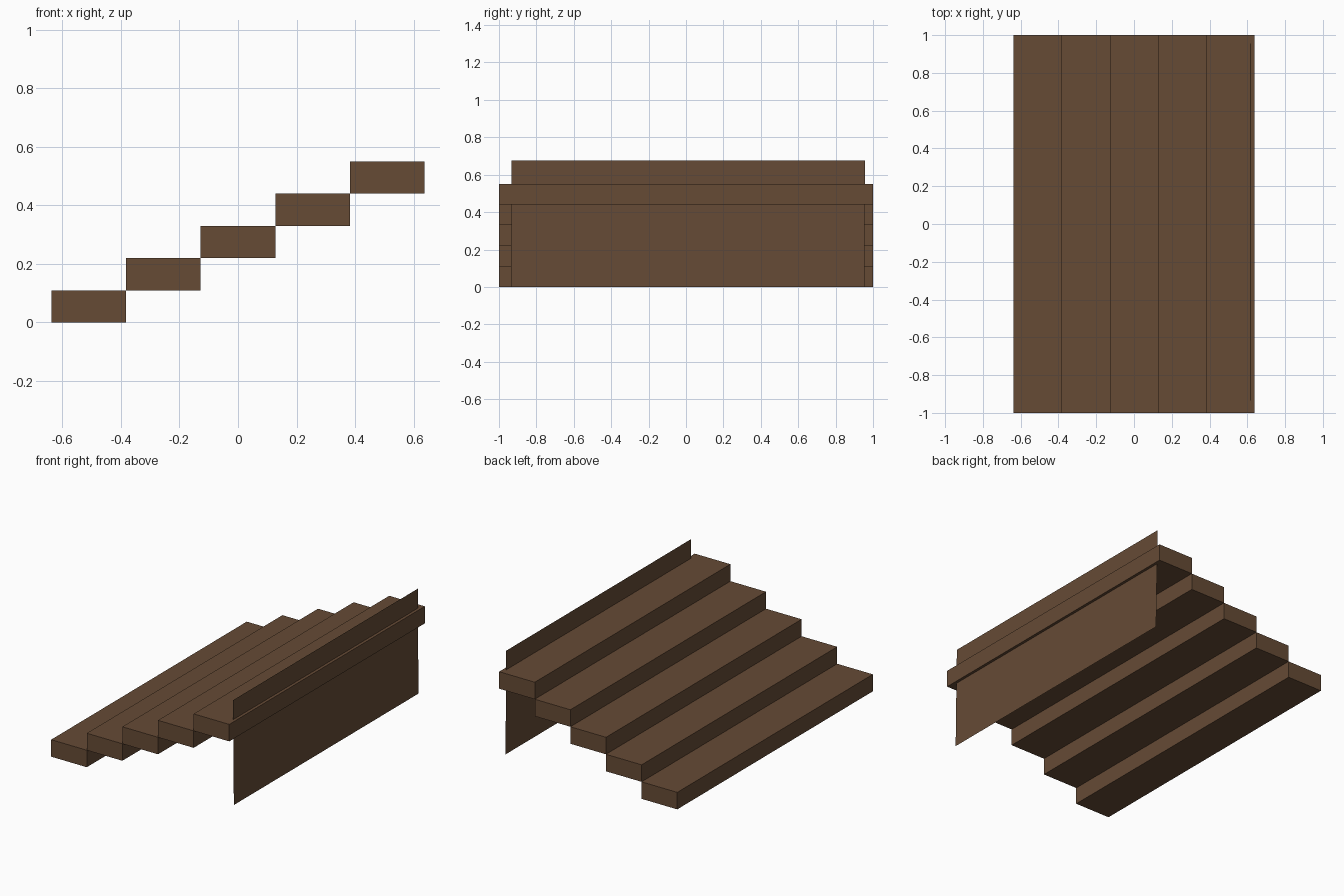
import bpy, bmesh

if "Cube" in bpy.data.objects:
    bpy.data.objects.remove(bpy.data.objects["Cube"])

# Single brown used everywhere
brown = bpy.data.materials.new("dark_brown_wood")
brown.diffuse_color = (0.133, 0.070, 0.036, 1)
brown.use_nodes = True
brown.node_tree.nodes["Principled BSDF"].inputs["Base Color"].default_value = brown.diffuse_color

STEPS, RUN, RISE, HALF_X = 5, 0.255, 0.11, 0.6375


def make_object(name, bm):
    mesh = bpy.data.meshes.new(name)
    bm.to_mesh(mesh)
    bm.free()
    mesh.materials.append(brown)
    obj = bpy.data.objects.new(name, mesh)
    bpy.context.collection.objects.link(obj)
    return obj


# Staircase: one solid block per step
for i in range(STEPS):
    bm = bmesh.new()
    bmesh.ops.create_cube(bm, size=1)
    bmesh.ops.scale(bm, vec=(RUN, 2, RISE), verts=bm.verts)
    bmesh.ops.translate(bm, vec=(-HALF_X + RUN * (i + 0.5), 0, RISE * (i + 0.5)), verts=bm.verts)
    make_object(f"step_{i + 1}", bm)

# Back panel: a thin sheet, leaning very slightly, cutting through the top step
bm = bmesh.new()
corners = [(0.625, -0.935, 0), (0.625, 0.953, 0), (0.617, 0.957, 0.675), (0.617, -0.933, 0.675)]
bm.faces.new([bm.verts.new(c) for c in corners])
make_object("back_panel", bm)
